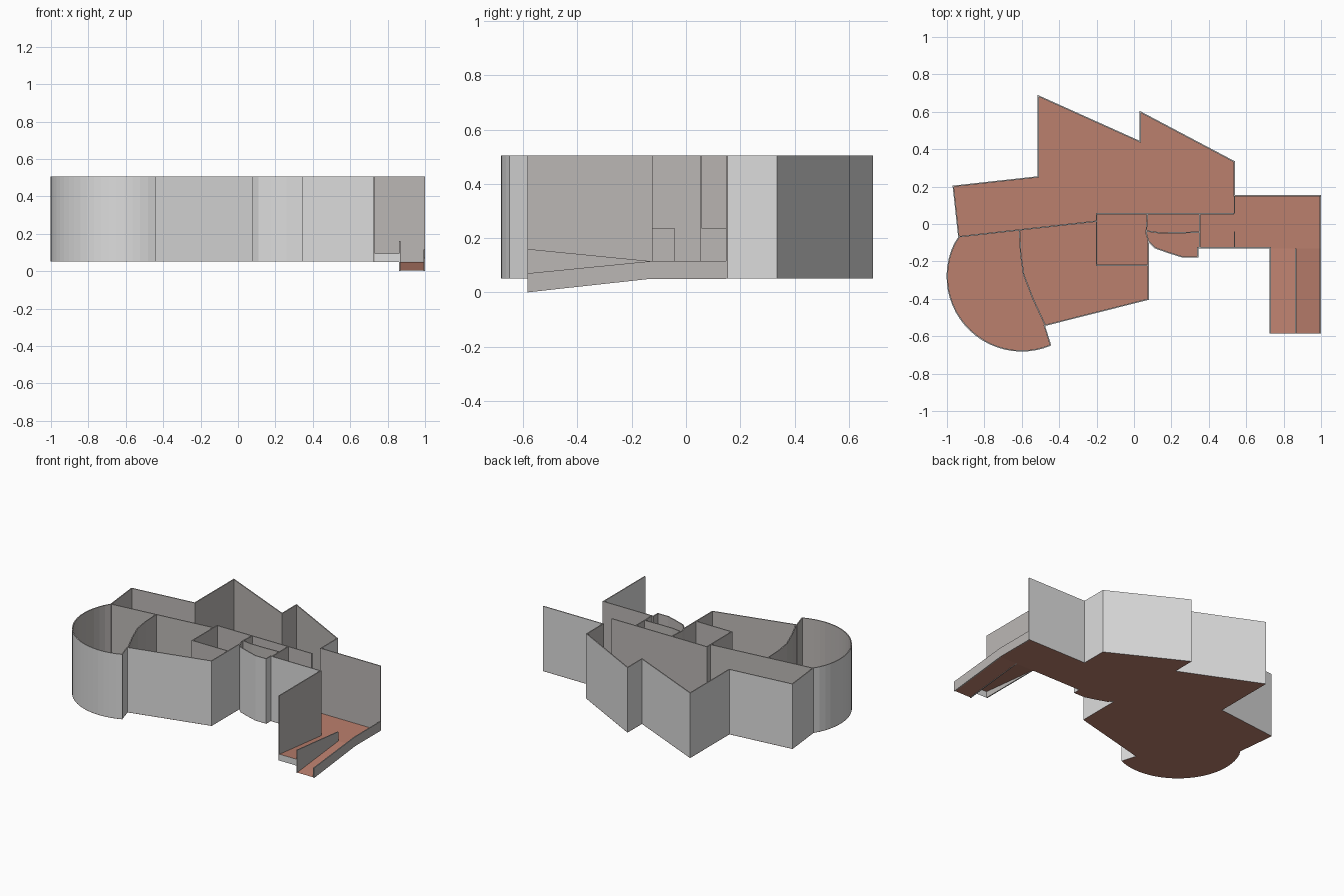
import bpy
import math
from mathutils import Vector

if "Cube" in bpy.data.objects:
    bpy.data.objects.remove(bpy.data.objects["Cube"])


def material(name, color):
    m = bpy.data.materials.new(name)
    m.diffuse_color = (*color, 1)
    m.use_nodes = True
    m.node_tree.nodes["Principled BSDF"].inputs["Base Color"].default_value = m.diffuse_color
    return m


OUTSIDE = material("light grey outside", (0.72, 0.72, 0.72))
INSIDE = material("warm grey inside", (0.50, 0.475, 0.46))
FLOOR = material("terracotta floor", (0.50, 0.215, 0.155))

Z0, Z1, THICK = 0.05, 0.505, 0.007


def add_mesh(name, verts, faces, mats, indices=None):
    me = bpy.data.meshes.new(name)
    me.from_pydata(verts, [], faces)
    for m in mats:
        me.materials.append(m)
    if indices:
        for p, i in zip(me.polygons, indices):
            p.material_index = i
    ob = bpy.data.objects.new(name, me)
    bpy.context.collection.objects.link(ob)
    return ob


def offset(pts, d):
    """Shift an open path to its left by d with mitred corners."""
    pts = [Vector(p) for p in pts]
    dirs = [(b - a).normalized() for a, b in zip(pts, pts[1:])]
    norms = [Vector((-v.y, v.x)) for v in dirs]
    out = []
    for i, p in enumerate(pts):
        a, b = norms[max(i - 1, 0)], norms[min(i, len(norms) - 1)]
        n = (a + b).normalized()
        out.append(p + n * d / max(n.dot(a), 0.3))
    return out


def wall(name, pts, base=Z0 + 0.001, top=Z1, outer=INSIDE, shift=0.5):
    """Thin wall along a path; the right-hand side takes the outer colour."""
    n = len(pts)
    base = base if isinstance(base, list) else [base] * n
    top = top if isinstance(top, list) else [top] * n
    right, left = offset(pts, THICK * (shift - 1)), offset(pts, THICK * shift)
    verts = []
    for r, l, b, t in zip(right, left, base, top):
        verts += [(*r, b), (*r, t), (*l, t), (*l, b)]
    faces, idx = [], []
    for i in range(n - 1):
        for k in range(4):
            j, a, b = (k + 1) % 4, 4 * i, 4 * i + 4
            faces.append((a + k, b + k, b + j, a + j))
            idx.append(1 if k == 0 else 0)
    faces += [(0, 1, 2, 3), tuple(4 * n - 1 - k for k in range(4))]
    idx += [0, 0]
    return add_mesh(name, verts, faces, [INSIDE, outer], idx)


# Outer wall path, counter-clockwise, with the round room and the small bay
back = [(1, .155), (.54, .155), (.54, .335), (.03, .605), (.03, .445),
        (-.515, .69), (-.515, .255), (-.97, .205), (-.94, -.07)]
arc = []
for i in range(1, 25):
    t = math.radians(148.3 + (293.1 - 148.3) * i / 24)
    arc.append((-.6 + .402 * math.cos(t), -.28 + .402 * math.sin(t)))
front = [(-.475, -.545), (.08, -.405), (.08, -.1), (.11, -.13), (.18, -.155),
         (.26, -.18), (.345, -.18), (.345, -.13), (.725, -.13)]
outline = back + arc + front
wall("outer_wall", outline + [(.725, -.585)], outer=OUTSIDE, shift=1)

# Main floor and the two ramps
add_mesh("floor", [(x, y, Z0) for x, y in outline + [(1, -.13)]],
         [tuple(range(len(outline) + 1))], [FLOOR])
for name, x0, x1, z in (("ramp_up", .725, .865, .095), ("ramp_down", .865, 1, .003)):
    add_mesh(name, [(x0, -.13, Z0), (x0, -.585, z), (x1, -.585, z), (x1, -.13, Z0)],
             [(0, 1, 2, 3)], [FLOOR])
add_mesh("ramp_riser", [(.725, -.585, Z0), (.865, -.585, Z0), (.865, -.585, .095),
                        (.725, -.585, .095)], [(0, 1, 2, 3)], [OUTSIDE])

# Low parapets along the ramps
wall("side_parapet", [(1, -.585), (1, -.13), (1, .148)], [0, Z0, Z0],
     [.07, .115, .115], shift=1)
wall("middle_parapet", [(.865, -.585), (.865, -.13)], [0, Z0], [.16, .115])

# Full-height interior walls
rooms = {
    "long_partition": [(-.935, -.068), (-.2, .015)],
    "curved_partition": [(-.612, -.034), (-.606, -.16), (-.59, -.27),
                         (-.54, -.40), (-.475, -.54)],
    "core_wall": [(.075, -.22), (-.2, -.22), (-.2, .055), (.535, .055)],
    "closet_left_wall": [(.08, -.1), (.065, -.05), (.072, .055)],
    "closet_right_wall": [(.352, .055), (.352, -.125)],
    "bay_partition": [(.065, -.037), (.14, -.048), (.25, -.047), (.352, -.043)],
}
for name, path in rooms.items():
    wall(name, path)

# Half-height walls beside the entrance gap
for name, y0, y1 in (("entry_half_wall_front", -.125, -.04),
                     ("entry_half_wall_back", .055, .15)):
    wall(name, [(.537, y0), (.537, y1)], top=.235)
